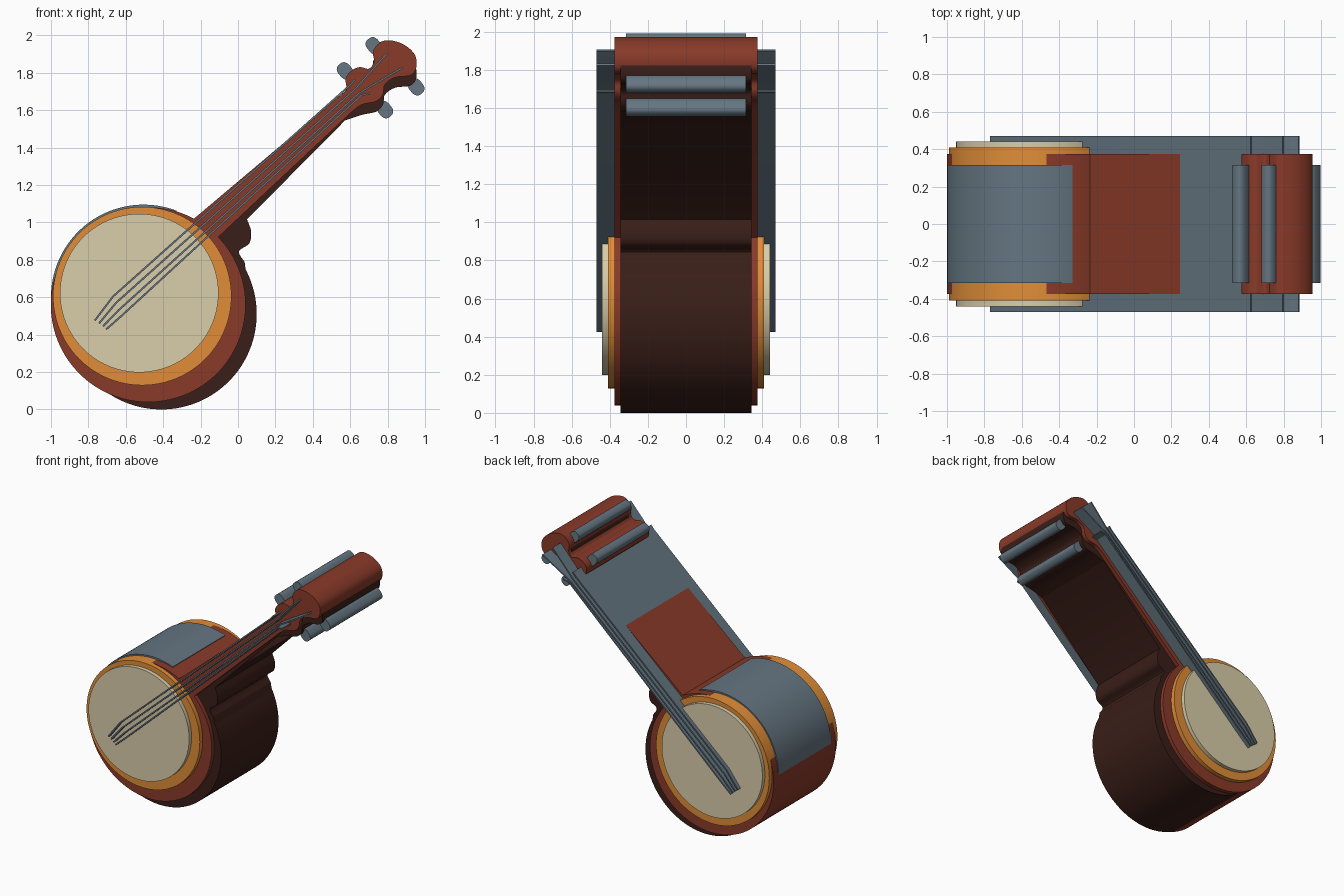
import bpy, bmesh, math
from mathutils import Vector

if "Cube" in bpy.data.objects:
    bpy.data.objects.remove(bpy.data.objects["Cube"])


def material(name, rgb):
    m = bpy.data.materials.new(name)
    m.diffuse_color = (*rgb, 1)
    m.use_nodes = True
    m.node_tree.nodes["Principled BSDF"].inputs["Base Color"].default_value = m.diffuse_color
    return m


RED = material("red_wood", (0.25, 0.042, 0.022))
DARK = material("dark_wood", (0.042, 0.013, 0.009))
ORANGE = material("orange_rim", (0.75, 0.27, 0.04))
CREAM = material("cream_skin", (0.70, 0.61, 0.40))
GREY = material("grey_metal", (0.13, 0.18, 0.22))


def arc(cx, cz, r, a0=0, a1=360, n=96):
    full = a1 - a0 == 360
    steps = n if full else n + 1
    return [(cx + r * math.cos(math.radians(a0 + (a1 - a0) * i / n)),
             cz + r * math.sin(math.radians(a0 + (a1 - a0) * i / n))) for i in range(steps)]


def smooth(pts, n=6):
    """Catmull-Rom curve through an open list of points."""
    p = [Vector(q) for q in [pts[0]] + pts + [pts[-1]]]
    out = []
    for a, b, c, d in zip(p, p[1:], p[2:], p[3:]):
        for i in range(n):
            t = i / n
            out.append(0.5 * (2 * b + (c - a) * t + (2 * a - 5 * b + 4 * c - d) * t * t
                              + (3 * b - a - 3 * c + d) * t ** 3))
    return [tuple(q) for q in out] + [pts[-1]]


def slab(name, outline, depth, mat):
    """Extrude an x-z outline through y from -depth to +depth."""
    bm = bmesh.new()
    face = bm.faces.new([bm.verts.new((x, -depth, z)) for x, z in outline])
    new = bmesh.ops.extrude_face_region(bm, geom=[face])["geom"]
    bmesh.ops.translate(bm, vec=(0, 2 * depth, 0),
                        verts=[v for v in new if isinstance(v, bmesh.types.BMVert)])
    bmesh.ops.recalc_face_normals(bm, faces=bm.faces)
    me = bpy.data.meshes.new(name)
    bm.to_mesh(me)
    bm.free()
    ob = bpy.data.objects.new(name, me)
    bpy.context.collection.objects.link(ob)
    me.materials.append(mat)
    bpy.ops.object.select_all(action='DESELECT')
    ob.select_set(True)
    bpy.context.view_layer.objects.active = ob
    bpy.ops.object.shade_smooth_by_angle(angle=math.radians(30))
    return ob


def ribbon(pts, half):
    """Outline of a constant-width strip along a polyline."""
    p = [Vector(q) for q in pts]
    left, right = [], []
    for i, q in enumerate(p):
        d = (p[min(i + 1, len(p) - 1)] - p[max(i - 1, 0)]).normalized()
        nrm = Vector((-d.y, d.x)) * half
        left.append(tuple(q + nrm))
        right.append(tuple(q - nrm))
    return right + left[::-1]


# headstock outline, from the lower neck edge round to the upper neck edge
head = [(.61, 1.593), (.663, 1.63), (.738, 1.647), (.775, 1.684), (.786, 1.738), (.84, 1.775),
        (.92, 1.786), (.952, 1.823), (.947, 1.893), (.893, 1.947), (.818, 1.973), (.76, 1.963),
        (.722, 1.914), (.727, 1.86), (.70, 1.822), (.65, 1.83), (.605, 1.81), (.576, 1.77),
        (.583, 1.71)]

# red body, neck and headstock
slab("body_and_neck", arc(-.48, .56, .521, 62, 404) + smooth(head), .375, RED)

# dark lower layer with the heel bulge under the neck
heel = [(.035, .79), (.005, .845), (.06, .888), (.07, .952), (.048, 1.016)]
dark_head = [(.572, 1.545)] + [(x, z - .055) for x, z in head[1:]]
slab("body_underside", arc(-.41, .51, .51, 60, 388) + smooth(heel) + smooth(dark_head),
     .345, DARK)

# rim and drum skin
slab("rim", arc(-.512, .606, .477), .41, ORANGE)
slab("drum_skin", arc(-.528, .622, .424), .44, CREAM)

# metal band along the upper left of the body
slab("rim_band", arc(-.505, .60, .495, 182, 69.3, 48) + arc(-.48, .57, .44, 69.3, 182, 48),
     .315, GREY)

# strings
strings = [
    [(-.765, .476), (-.668, .604), (.60, 1.735), (.626, 1.765)],
    [(-.743, .46), (-.652, .57), (.625, 1.712), (.797, 1.904)],
    [(-.722, .444), (-.637, .532), (.645, 1.69), (.882, 1.829)],
    [(-.705, .428), (-.62, .503), (.66, 1.68), (.706, 1.69)],
]
for i, pts in enumerate(strings):
    slab(f"string_{i + 1}", ribbon(pts, .005), .47, GREY)

# tuning pegs: rounded blocks pointing away from the headstock
pegs = [(.573, 1.81, 130), (.727, 1.944, 130), (.785, 1.603, -50), (.952, 1.725, -50)]
for i, (cx, cz, deg) in enumerate(pegs):
    c, s = math.cos(math.radians(deg)), math.sin(math.radians(deg))
    shape = []
    for k in range(32):
        t = 2 * math.pi * k / 32
        u = .047 * math.copysign(abs(math.cos(t)) ** .75, math.cos(t))
        v = .037 * math.copysign(abs(math.sin(t)) ** .75, math.sin(t))
        shape.append((cx + u * c - v * s, cz + u * s + v * c))
    slab(f"tuning_peg_{i + 1}", shape, .315, GREY)
